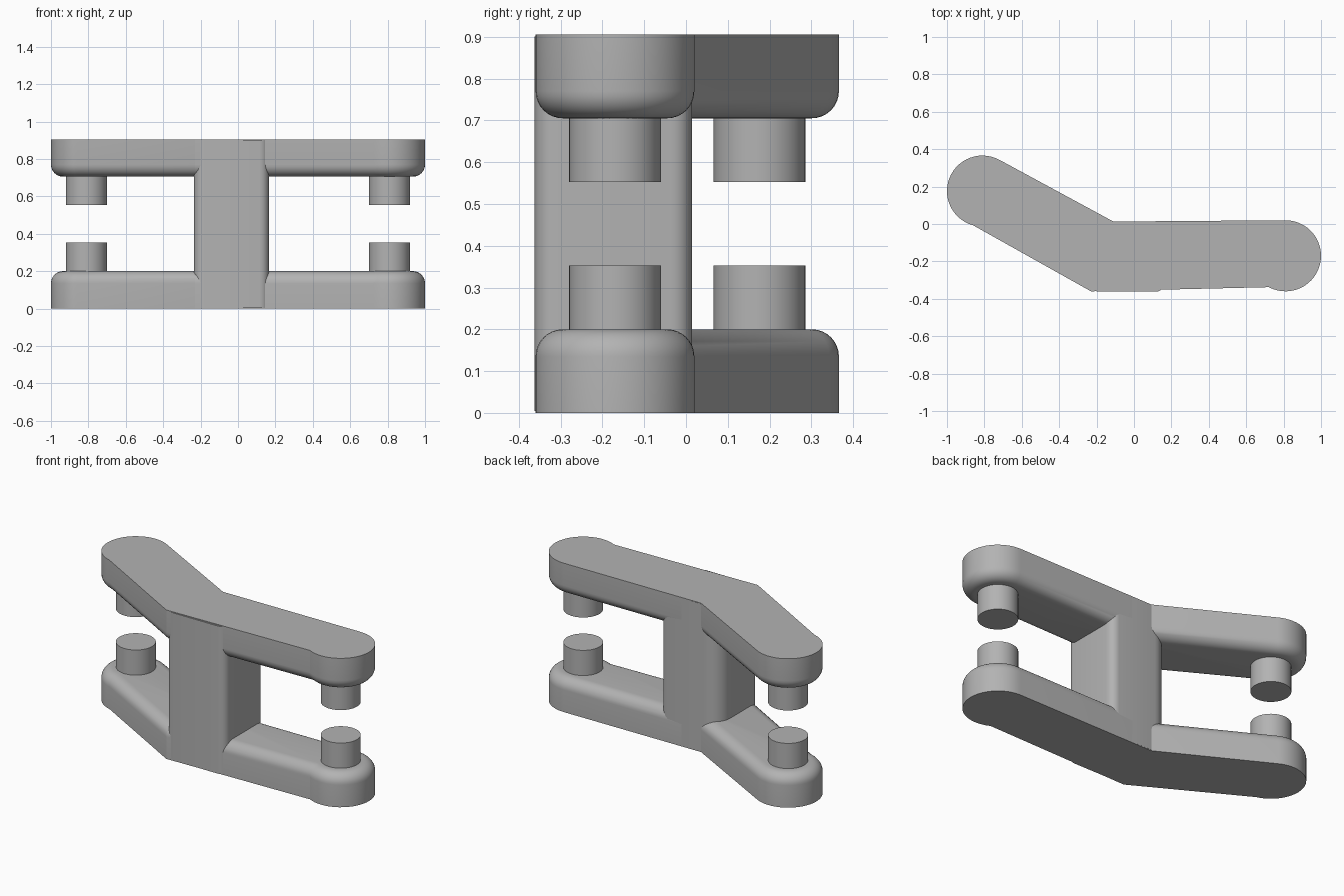
import bpy, bmesh, math

if "Cube" in bpy.data.objects:
    bpy.data.objects.remove(bpy.data.objects["Cube"], do_unlink=True)

HEIGHT, ARM_T, ROUND = 0.905, 0.2, 0.065
ENDS = {"left": (0.81, -0.17), "right": (-0.81, 0.176)}

grey = bpy.data.materials.new("plain grey")
grey.use_nodes = True
colour = (0.45, 0.45, 0.45, 1)
grey.diffuse_color = colour
grey.node_tree.nodes["Principled BSDF"].inputs["Base Color"].default_value = colour


def arc(centre, radius, start, end, steps):
    angles = [math.radians(start + (end - start) * i / steps) for i in range(steps + 1)]
    return [(centre[0] + radius * math.cos(a), centre[1] + radius * math.sin(a)) for a in angles]


def prism(name, outline, z0, z1, bevel_z=None):
    """Extrude an outline upward; optionally round the rim lying at bevel_z."""
    bm = bmesh.new()
    base = bm.faces.new([bm.verts.new((x, y, z0)) for x, y in outline])
    top = bmesh.ops.extrude_face_region(bm, geom=[base])["geom"]
    bmesh.ops.translate(bm, verts=[v for v in top if isinstance(v, bmesh.types.BMVert)],
                        vec=(0, 0, z1 - z0))
    bmesh.ops.recalc_face_normals(bm, faces=bm.faces[:])
    if bevel_z is not None:
        rim = [e for e in bm.edges if all(abs(v.co.z - bevel_z) < 1e-4 for v in e.verts)]
        bmesh.ops.bevel(bm, geom=rim, offset=ROUND, segments=8, profile=0.5,
                        affect='EDGES', clamp_overlap=False)
    mesh = bpy.data.meshes.new(name)
    bm.to_mesh(mesh)
    bm.free()
    obj = bpy.data.objects.new(name, mesh)
    bpy.context.collection.objects.link(obj)
    mesh.materials.append(grey)
    bpy.ops.object.select_all(action='DESELECT')
    obj.select_set(True)
    bpy.context.view_layer.objects.active = obj
    bpy.ops.object.shade_smooth_by_angle(angle=math.radians(25))
    return obj


# Bent arms with round ends, softened on the edges that face each other
arm = ([(-0.23, -0.36)] + arc(ENDS["left"], 0.19, -118, 90, 28)
       + [(-0.11, 0.013)] + arc(ENDS["right"], 0.19, 61.5, 255, 28))
prism("lower_arm", arm, 0, ARM_T, ARM_T)
prism("upper_arm", arm, HEIGHT - ARM_T, HEIGHT, HEIGHT - ARM_T)

# Central column with rounded upright edges
r = 0.05
column = (arc((-0.235 + r, -0.362 + r), r, 180, 270, 6)
          + arc((0.165 - r, -0.362 + r), r, 270, 360, 6)
          + arc((0.165 - r, 0.014 - r), r, 0, 90, 6)
          + arc((-0.135, -0.086), 0.1, 90, 180, 8))
prism("column", column, 0.004, HEIGHT - 0.004)

# Facing pegs at the arm ends
for side, centre in ENDS.items():
    disc = arc(centre, 0.11, 0, 350, 35)
    prism(side + "_lower_peg", disc, ARM_T - 0.02, 0.353)
    prism(side + "_upper_peg", disc, 0.553, HEIGHT - ARM_T + 0.02)
